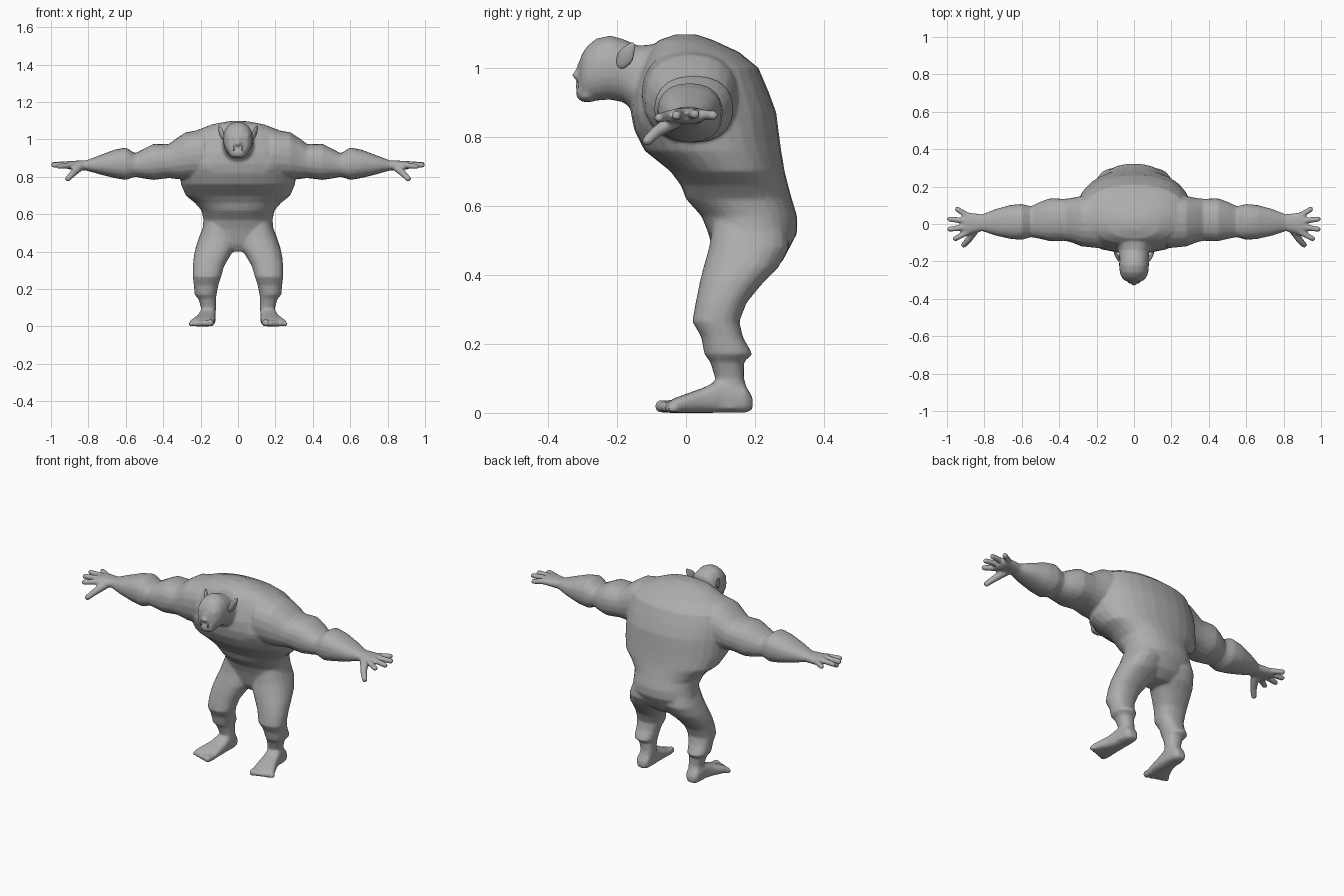
import bpy, bmesh, math
from mathutils import Vector, Matrix

skin = bpy.data.materials.new("grey skin")
skin.diffuse_color = (0.42, 0.42, 0.42, 1)


def loft(bm, rings, axis, n=20, p=2.3):
    """Closed tube; ring = (position on axis, min u, max u, min v, max v)."""
    loops = []
    for t, u0, u1, v0, v1 in rings:
        loop = []
        for i in range(n):
            a = 2 * math.pi * i / n
            c, s = math.cos(a), math.sin(a)
            u = (u0 + u1) / 2 + (u1 - u0) / 2 * math.copysign(abs(c) ** (2 / p), c)
            v = (v0 + v1) / 2 + (v1 - v0) / 2 * math.copysign(abs(s) ** (2 / p), s)
            co = {"x": (t, u, v), "y": (u, t, v), "z": (u, v, t)}[axis]
            loop.append(bm.verts.new(co))
        loops.append(loop)
    for a, b in zip(loops, loops[1:]):
        for i in range(n):
            j = (i + 1) % n
            bm.faces.new((a[i], a[j], b[j], b[i]))
    bm.faces.new(loops[0])
    bm.faces.new(loops[-1])


def ball(bm, c, r):
    m = Matrix.Translation(c) @ Matrix.Diagonal((*r, 1))
    bmesh.ops.create_uvsphere(bm, u_segments=16, v_segments=10, radius=1, matrix=m)


def limb(bm, a, b, ra, rb):
    """Rounded, tapered rod from a to b."""
    a, b = Vector(a), Vector(b)
    d = b - a
    m = Matrix.Translation((a + b) / 2) @ d.to_track_quat("Z", "Y").to_matrix().to_4x4()
    bmesh.ops.create_cone(bm, cap_ends=True, segments=12, radius1=ra, radius2=rb,
                          depth=d.length, matrix=m)
    ball(bm, a, (ra,) * 3)
    ball(bm, b, (rb,) * 3)


def finish(bm, name):
    bmesh.ops.recalc_face_normals(bm, faces=bm.faces[:])
    me = bpy.data.meshes.new(name)
    bm.to_mesh(me)
    bm.free()
    me.materials.append(skin)
    for f in me.polygons:
        f.use_smooth = True
    ob = bpy.data.objects.new(name, me)
    bpy.context.collection.objects.link(ob)
    return ob


body = bmesh.new()

# hunched torso: z, front y, back y, half width
torso = [(0.40, 0.11, 0.23, 0.08), (0.44, 0.085, 0.28, 0.16), (0.52, 0.065, 0.322, 0.19),
         (0.57, 0.045, 0.322, 0.185), (0.62, 0.0, 0.307, 0.195), (0.66, -0.015, 0.296, 0.23),
         (0.70, -0.045, 0.286, 0.28), (0.76, -0.12, 0.276, 0.305), (0.82, -0.15, 0.268, 0.312),
         (0.87, -0.16, 0.262, 0.312), (0.93, -0.155, 0.24, 0.31), (1.00, -0.13, 0.21, 0.29),
         (1.045, -0.11, 0.155, 0.23), (1.08, -0.08, 0.08, 0.14), (1.097, -0.03, 0.03, 0.05)]
loft(body, [(z, -w, w, f, b) for z, f, b, w in torso], "z", 28, 2.2)

# neck and head: y, half width, low z, high z
head = [(-0.04, 0.12, 0.84, 1.08), (-0.10, 0.105, 0.85, 1.068), (-0.14, 0.085, 0.86, 1.065),
        (-0.18, 0.078, 0.90, 1.083), (-0.22, 0.08, 0.908, 1.094), (-0.26, 0.076, 0.905, 1.085),
        (-0.285, 0.066, 0.906, 1.065), (-0.302, 0.052, 0.915, 1.04), (-0.309, 0.03, 0.93, 1.015)]
loft(body, [(y, -w, w, a, b) for y, w, a, b in head], "y", 24, 2.2)

# face: nose, jaw, lips
ball(body, (0, -0.312, 0.978), (0.02, 0.018, 0.014))
limb(body, (0, -0.305, 1.005), (0, -0.312, 0.98), 0.011, 0.013)
ball(body, (0, -0.285, 0.922), (0.048, 0.034, 0.022))
limb(body, (-0.022, -0.307, 0.934), (0.022, -0.307, 0.934), 0.012, 0.012)
limb(body, (-0.02, -0.302, 0.957), (0.02, -0.302, 0.957), 0.011, 0.011)

# arm: x, y range, z range
arm = [(0.18, -0.13, 0.16, 0.79, 1.055), (0.28, -0.12, 0.15, 0.785, 1.038),
       (0.33, -0.10, 0.14, 0.788, 1.005), (0.37, -0.09, 0.135, 0.793, 0.975),
       (0.45, -0.092, 0.137, 0.783, 0.977), (0.50, -0.08, 0.12, 0.79, 0.952),
       (0.55, -0.07, 0.095, 0.80, 0.925), (0.60, -0.085, 0.107, 0.783, 0.957),
       (0.66, -0.08, 0.102, 0.793, 0.945), (0.74, -0.062, 0.08, 0.813, 0.915),
       (0.81, -0.038, 0.052, 0.833, 0.888), (0.85, -0.047, 0.057, 0.835, 0.887),
       (0.90, -0.058, 0.062, 0.838, 0.884), (0.918, -0.05, 0.055, 0.845, 0.878)]
fingers = [((0.89, 0.045, 0.864), (0.945, 0.079, 0.863)), ((0.90, 0.016, 0.868), (0.985, 0.026, 0.866)),
           ((0.90, -0.016, 0.868), (0.985, -0.028, 0.862)), ((0.89, -0.044, 0.862), (0.955, -0.078, 0.855))]

# leg: z, x range, y range
leg = [(0.56, 0.03, 0.175, 0.08, 0.29), (0.48, 0.005, 0.207, 0.067, 0.30),
       (0.42, 0.012, 0.227, 0.05, 0.267), (0.38, 0.04, 0.236, 0.04, 0.226),
       (0.32, 0.075, 0.242, 0.028, 0.176), (0.265, 0.09, 0.242, 0.018, 0.155),
       (0.22, 0.105, 0.236, 0.044, 0.165), (0.17, 0.115, 0.232, 0.053, 0.193),
       (0.148, 0.118, 0.212, 0.07, 0.168), (0.10, 0.118, 0.198, 0.085, 0.168),
       (0.06, 0.12, 0.202, 0.07, 0.18), (0.01, 0.125, 0.205, 0.06, 0.185)]
# foot: y, x range, z range
foot = [(0.193, 0.14, 0.185, 0.01, 0.045), (0.172, 0.123, 0.202, 0, 0.08),
        (0.10, 0.12, 0.208, 0, 0.098), (0.05, 0.12, 0.222, 0, 0.073),
        (0.0, 0.122, 0.245, 0, 0.055), (-0.035, 0.125, 0.26, 0, 0.042), (-0.05, 0.13, 0.25, 0, 0.032)]

for s in (1, -1):
    loft(body, [(s * x, *r) for x, *r in arm], "x")
    for (a, b, c), (d, e, f) in fingers:
        limb(body, (s * a, b, c), (s * d, e, f), 0.017, 0.0145)
    # thumb
    limb(body, (s * 0.85, -0.03, 0.85), (s * 0.885, -0.085, 0.815), 0.024, 0.018)
    limb(body, (s * 0.885, -0.085, 0.815), (s * 0.91, -0.112, 0.79), 0.018, 0.0155)
    loft(body, [(z, s * a, s * b, c, d) for z, a, b, c, d in leg], "z")
    loft(body, [(y, s * a, s * b, c, d) for y, a, b, c, d in foot], "y", p=2.8)
    # toes, biggest on the inside
    for i in range(5):
        r = 0.019 - 0.0015 * i
        x = 0.144 + 0.026 * i
        limb(body, (s * x, -0.03, r), (s * (x + 0.004), -0.072 + 0.008 * i, r), r, r)
    # brow ridge and chest muscle
    limb(body, (s * 0.008, -0.302, 1.008), (s * 0.05, -0.285, 1.02), 0.012, 0.012)
    ball(body, (s * 0.12, -0.05, 0.87), (0.13, 0.095, 0.10))

# fuse all parts into one smooth skin
ob = finish(body, "body")
m = ob.modifiers.new("fuse", "REMESH")
m.mode = "VOXEL"
m.voxel_size = 0.007
m.use_smooth_shade = True
m = ob.modifiers.new("soften", "SMOOTH")
m.factor, m.iterations = 0.5, 4
m = ob.modifiers.new("reduce", "DECIMATE")
m.ratio = 0.25

for s, side in ((1, "left"), (-1, "right")):
    # pointed ear leaning back and outward
    ear = bmesh.new()
    base, tip = Vector((s * 0.076, -0.195, 1.0)), Vector((s * 0.104, -0.152, 1.073))
    d = tip - base
    rot = d.to_track_quat("Z", "X").to_matrix().to_4x4()
    side_axis = Vector((s * 0.35, 1, -0.5)).normalized()
    n = d.normalized().cross(side_axis).normalized()
    side_axis = n.cross(d.normalized())
    rot = Matrix((side_axis, n, d.normalized())).transposed().to_4x4()
    bmesh.ops.create_uvsphere(ear, u_segments=14, v_segments=10, radius=1)
    for v in ear.verts:
        k = 1 - 0.45 * max(0, v.co.z)
        v.co = Vector((v.co.x * 0.024 * k, v.co.y * 0.009, v.co.z * d.length / 2))
    ear.transform(Matrix.Translation((base + tip) / 2) @ rot)
    finish(ear, side + "_ear")
    # tusk rising from the lower lip
    tusk = bmesh.new()
    limb(tusk, (s * 0.022, -0.312, 0.938), (s * 0.024, -0.317, 0.962), 0.006, 0.002)
    finish(tusk, side + "_tusk")
